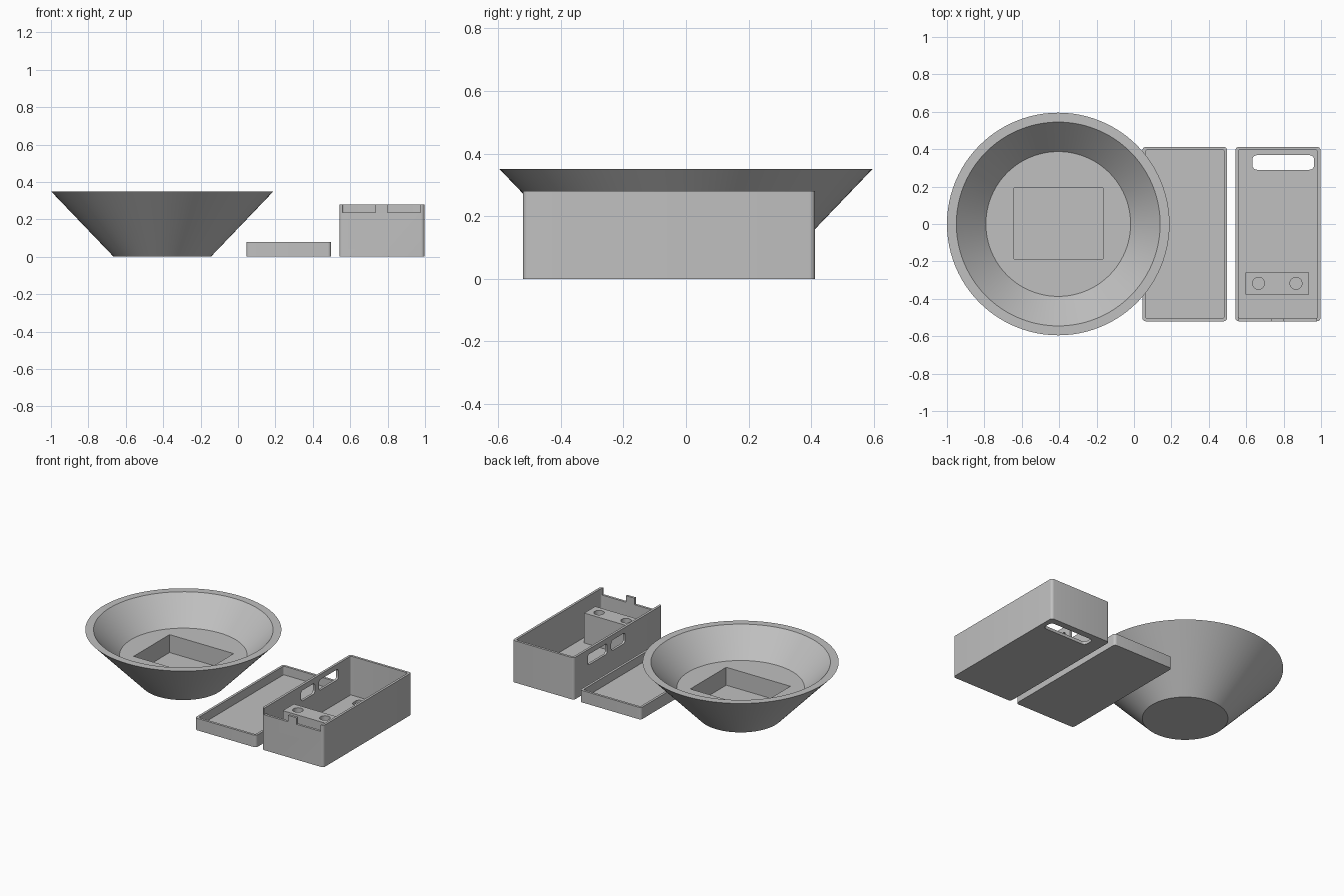
import bpy
import bmesh
import math
from mathutils import Matrix, Vector

default = bpy.data.objects.get("Cube")
if default:
    bpy.data.objects.remove(default, do_unlink=True)

grey = bpy.data.materials.new("plain_grey")
grey.use_nodes = True
GREY = (0.53, 0.53, 0.53, 1)
grey.diffuse_color = GREY
grey.node_tree.nodes["Principled BSDF"].inputs["Base Color"].default_value = GREY


def make_object(name, bm):
    bmesh.ops.recalc_face_normals(bm, faces=bm.faces)
    mesh = bpy.data.meshes.new(name)
    bm.to_mesh(mesh)
    bm.free()
    mesh.materials.append(grey)
    obj = bpy.data.objects.new(name, mesh)
    bpy.context.collection.objects.link(obj)
    return obj


def block(name, low, high, radius=0, axis=2):
    """Box between two corners, with the edges along one axis rounded."""
    low, high = Vector(low), Vector(high)
    bm = bmesh.new()
    bmesh.ops.create_cube(bm, size=1)
    bmesh.ops.scale(bm, vec=high - low, verts=bm.verts)
    bmesh.ops.translate(bm, vec=(low + high) / 2, verts=bm.verts)
    if radius:
        edges = [e for e in bm.edges
                 if abs(e.verts[0].co[axis] - e.verts[1].co[axis]) > 1e-5]
        bmesh.ops.bevel(bm, geom=edges, offset=radius, segments=6,
                        profile=0.5, affect='EDGES')
    return make_object(name, bm)


def post(name, x, y, z0, z1, radius):
    bm = bmesh.new()
    bmesh.ops.create_cone(bm, cap_ends=True, segments=32, radius1=radius,
                          radius2=radius, depth=z1 - z0,
                          matrix=Matrix.Translation((x, y, (z0 + z1) / 2)))
    return make_object(name, bm)


def cut(obj, cutters):
    bpy.context.view_layer.objects.active = obj
    for cutter in cutters:
        cutter.hide_render = True
        mod = obj.modifiers.new("cut", 'BOOLEAN')
        mod.operation = 'DIFFERENCE'
        mod.solver = 'EXACT'
        mod.object = cutter
        bpy.ops.object.modifier_apply(modifier=mod.name)
        bpy.data.objects.remove(cutter, do_unlink=True)


def smooth(obj):
    bpy.ops.object.select_all(action='DESELECT')
    obj.select_set(True)
    bpy.context.view_layer.objects.active = obj
    bpy.ops.object.shade_smooth_by_angle(angle=math.radians(25))


# Flared bowl, turned from its wall profile
BOWL_X = -0.405
profile = [(0, 0), (0.26, 0), (0.595, 0.35), (0.545, 0.35), (0.387, 0.18), (0, 0.18)]
bm = bmesh.new()
verts = [bm.verts.new((r, 0, z)) for r, z in profile]
edges = [bm.edges.new(pair) for pair in zip(verts, verts[1:])]
bmesh.ops.spin(bm, geom=verts + edges, cent=(0, 0, 0), axis=(0, 0, 1),
               angle=math.tau, steps=96)
bmesh.ops.remove_doubles(bm, verts=bm.verts, dist=1e-4)
bmesh.ops.translate(bm, vec=(BOWL_X, 0, 0), verts=bm.verts)
bowl = make_object("bowl", bm)
cut(bowl, [block("pocket_cutter", (-0.642, -0.187, 0.06), (-0.167, 0.193, 0.3))])
smooth(bowl)

# Shared footprint of the lid and the case
FRONT, BACK, WALL = -0.52, 0.412, 0.016


def tray(name, x0, x1, height, floor):
    """Open-topped box with rounded upright corners."""
    shell = block(name, (x0, FRONT, 0), (x1, BACK, height), 0.018)
    cut(shell, [block("hollow_cutter", (x0 + WALL, FRONT + WALL, floor),
                      (x1 - WALL, BACK - WALL, height + 0.1), 0.01)])
    return shell


# Shallow lid
lid = tray("lid", 0.045, 0.498, 0.08, 0.022)
smooth(lid)

# Deep case with front notches, side windows and a floor slot
case = tray("case", 0.542, 0.997, 0.28, 0.02)
cutters = [block("notch_cutter", (x0, FRONT - 0.05, 0.237), (x1, FRONT + 0.03, 0.4))
           for x0, x1 in ((0.558, 0.735), (0.799, 0.976))]
cutters += [block("window_cutter", (0.5, y0, 0.175), (0.58, y1, 0.245), 0.018, 0)
            for y0, y1 in ((-0.13, 0.017), (0.06, 0.265))]
cutters.append(block("slot_cutter", (0.633, 0.29, -0.1), (0.963, 0.368, 0.1), 0.025))
cut(case, cutters)
smooth(case)

# Mounting block with two screw holes
mount = block("mounting_block", (0.596, -0.377, 0.015), (0.936, -0.26, 0.22))
cut(mount, [post("hole_cutter", x, -0.317, 0.1, 0.3, 0.032) for x in (0.666, 0.866)])
smooth(mount)
